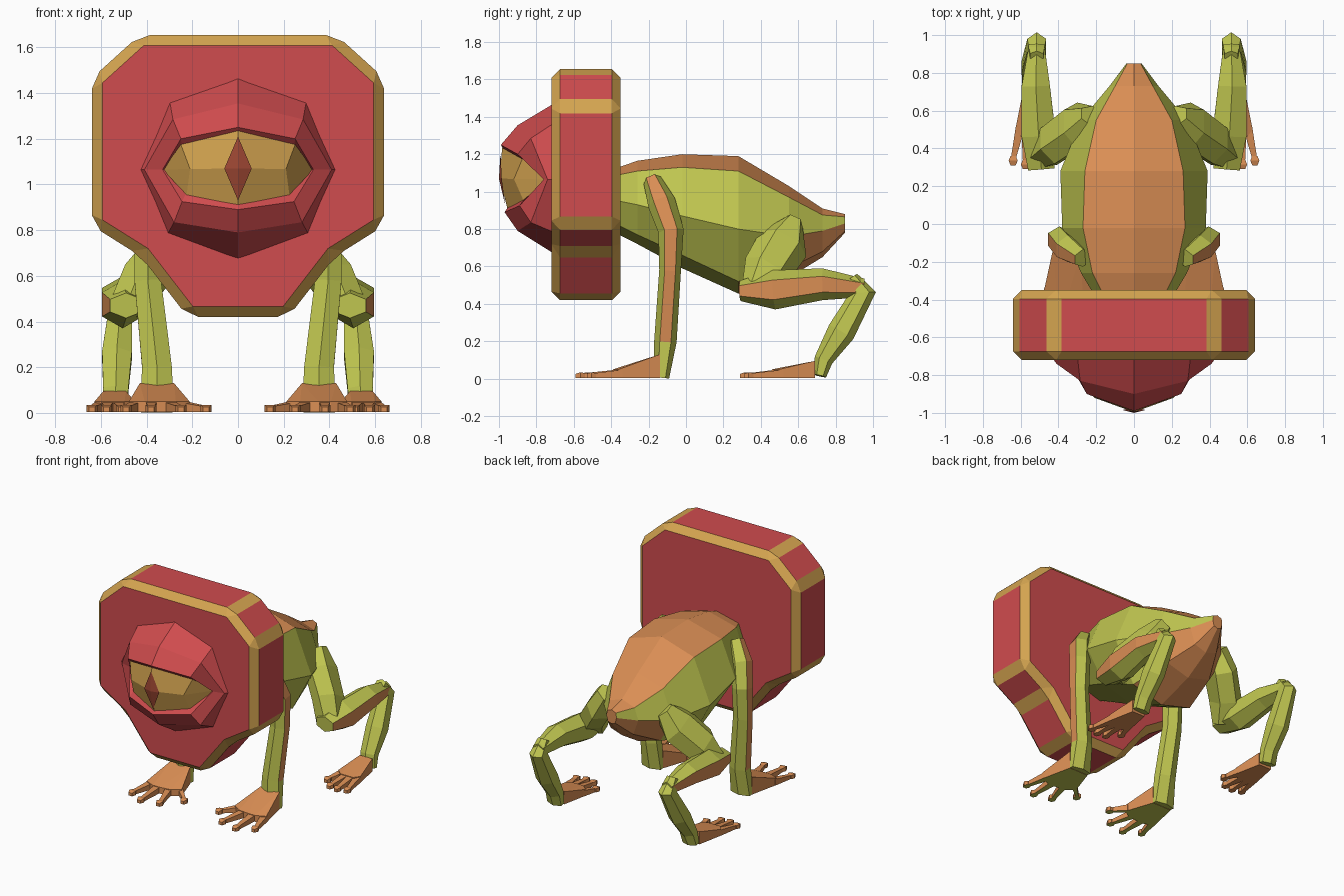
import bpy, bmesh, math
from mathutils import Vector

if "Cube" in bpy.data.objects:
    bpy.data.objects.remove(bpy.data.objects["Cube"])


def material(name, r, g, b):
    m = bpy.data.materials.new(name)
    lin = [((c / 255 + 0.055) / 1.055) ** 2.4 for c in (r, g, b)]
    m.diffuse_color = (*lin, 1)
    m.use_nodes = True
    m.node_tree.nodes["Principled BSDF"].inputs["Base Color"].default_value = m.diffuse_color
    return m


RED = material("red", 208, 76, 78)
GOLD = material("gold", 212, 164, 80)
GREEN = material("green", 192, 198, 80)
ORANGE = material("orange", 218, 142, 84)
PUPIL = material("pupil_brown", 160, 72, 52)


def finish(name, bm, mats, mirror=True, sheet=False):
    """Turn a bmesh into a flat shaded object, mirrored across x."""
    bmesh.ops.remove_doubles(bm, verts=bm.verts, dist=0.0005)
    bmesh.ops.recalc_face_normals(bm, faces=bm.faces)
    if sheet and sum(f.normal.y * f.calc_area() for f in bm.faces) > 0:
        bmesh.ops.reverse_faces(bm, faces=bm.faces)
    me = bpy.data.meshes.new(name)
    bm.to_mesh(me)
    bm.free()
    for m in mats:
        me.materials.append(m)
    ob = bpy.data.objects.new(name, me)
    bpy.context.collection.objects.link(ob)
    if mirror:
        mod = ob.modifiers.new("mirror", 'MIRROR')
        mod.use_clip = True
    return ob


def loft(bm, rows, closed=True, mat=lambda s, k: 0):
    """Skin a list of point rows; closed rows also get end caps."""
    vs = [[bm.verts.new(p) for p in row] for row in rows]
    n = len(rows[0])
    for s in range(len(rows) - 1):
        for k in range(n if closed else n - 1):
            j = (k + 1) % n
            f = bm.faces.new((vs[s][k], vs[s][j], vs[s + 1][j], vs[s + 1][k]))
            f.material_index = mat(s, k)
    if closed:
        bm.faces.new(vs[0]).material_index = mat(0, 0)
        bm.faces.new(vs[-1]).material_index = mat(len(rows) - 2, 0)


def limb(name, path, stripe):
    """Six sided tube; path holds x, y, z, half width, half depth."""
    pts = [Vector(p[:3]) for p in path]
    rows = []
    for i, p in enumerate(pts):
        t = Vector((0, 0, 0))
        if i > 0:
            t += (p - pts[i - 1]).normalized()
        if i < len(pts) - 1:
            t += (pts[i + 1] - p).normalized()
        t.normalize()
        u = Vector((1, 0, 0))
        u = (u - t * t.dot(u)).normalized()
        v = t.cross(u)
        w, d = path[i][3] / math.cos(math.pi / 6), path[i][4]
        angles = [math.radians(30 + 60 * k) for k in range(6)]
        rows.append([p + u * w * math.cos(a) + v * d * math.sin(a) for a in angles])
    bm = bmesh.new()
    # the outward facing strip is orange on the chosen segments
    loft(bm, rows, mat=lambda s, k: 1 if k == 5 and s in stripe else 0)
    return finish(name, bm, [GREEN, ORANGE])


def hull(bm, pts):
    vs = [bm.verts.new(p) for p in pts]
    bmesh.ops.convex_hull(bm, input=vs)


def block(x, y, w, h):
    return [(x - w, y, 0.004), (x + w, y, 0.004), (x + w, y, h), (x - w, y, h)]


def foot(name, heel, heel_h, toes, sole):
    """Wedge palm plus long toes with rounded tips."""
    hx, hy, hw = heel
    bm = bmesh.new()
    palm = block(hx, hy, hw, heel_h)
    for (kx, ky), _ in toes:
        palm += block(kx, ky, 0.028, 0.05)
    hull(bm, palm)
    for (kx, ky), (tx, ty) in toes:
        hull(bm, block(kx, ky + 0.02, 0.025, 0.048) + block(tx, ty + 0.03, 0.013, 0.028))
        hull(bm, block(tx, ty + 0.05, 0.014, 0.03) + block(tx, ty + 0.025, 0.024, 0.034)
             + block(tx, ty, 0.013, 0.026))
    bm.normal_update()
    ob = finish(name, bm, [ORANGE, sole])
    for f in ob.data.polygons:
        f.material_index = 1 if f.normal.z < -0.6 else 0
    return ob


# head: thick plaque with golden bevelled edges
half = [(0.43, 1.655), (0.64, 1.465), (0.64, 0.82), (0.425, 0.685), (0.22, 0.42)]
outline = half + [(-x, z) for x, z in reversed(half)]
bm = bmesh.new()
loft(bm, [[(x, y, z) for x, z in outline] for y in (-0.72, -0.35)])
bmesh.ops.recalc_face_normals(bm, faces=bm.faces)
bmesh.ops.bevel(bm, geom=bm.edges[:], offset=0.046, offset_type='OFFSET', segments=1,
                profile=0.5, affect='EDGES', material=1, clamp_overlap=False)
finish("head", bm, [RED, GOLD], mirror=False)

# eyelids: rows run from the head out to the rim and back in to the eye
upper = [[(0, -0.70, 1.475), (0.30, -0.70, 1.37), (0.44, -0.70, 1.065)],
         [(0, -0.90, 1.355), (0.285, -0.83, 1.285), (0.41, -0.74, 1.065)],
         [(0, -0.99, 1.25), (0.25, -0.90, 1.20), (0.33, -0.76, 1.065)],
         [(0, -0.97, 1.22), (0.245, -0.86, 1.165), (0.31, -0.73, 1.065)]]
lower = [[(0, -0.70, 0.665), (0.31, -0.70, 0.78), (0.44, -0.70, 1.065)],
         [(0, -0.90, 0.79), (0.28, -0.83, 0.835), (0.41, -0.74, 1.065)],
         [(0, -0.97, 0.89), (0.245, -0.89, 0.925), (0.33, -0.76, 1.065)],
         [(0, -0.95, 0.92), (0.225, -0.86, 0.965), (0.31, -0.73, 1.065)]]
for name, rows in (("upper_eyelid", upper), ("lower_eyelid", lower)):
    bm = bmesh.new()
    loft(bm, rows, closed=False)
    finish(name, bm, [RED], sheet=True)

# eye and slit pupil
bm = bmesh.new()
corner = (0.33, -0.74, 1.065)
loft(bm, [[(0, -0.983, 1.235), (0.25, -0.875, 1.175), corner],
          [(0, -0.996, 1.07), (0.21, -0.92, 1.068), corner],
          [(0, -0.955, 0.91), (0.225, -0.87, 0.955), corner]], closed=False)
finish("eye", bm, [GOLD], sheet=True)
bm = bmesh.new()
mid = [bm.verts.new(p) for p in ((0, -1.0, 1.07), (0.06, -0.985, 1.07))]
for p in ((0, -0.992, 1.21), (0, -0.967, 0.93)):
    bm.faces.new(mid + [bm.verts.new(p)])
finish("pupil", bm, [PUPIL], sheet=True)

# body: y, top, back edge x z, flank x z, belly edge x z, bottom
sections = [(-0.36, 1.13, 0.17, 1.09, 0.22, 0.95, 0.16, 0.82, 0.77),
            (-0.26, 1.165, 0.22, 1.11, 0.28, 0.93, 0.19, 0.77, 0.72),
            (-0.02, 1.20, 0.27, 1.13, 0.38, 0.87, 0.24, 0.66, 0.59),
            (0.28, 1.19, 0.26, 1.11, 0.39, 0.80, 0.24, 0.52, 0.455),
            (0.55, 1.03, 0.20, 0.97, 0.28, 0.76, 0.18, 0.59, 0.54),
            (0.73, 0.91, 0.10, 0.875, 0.13, 0.79, 0.09, 0.68, 0.65),
            (0.85, 0.88, 0.035, 0.865, 0.04, 0.83, 0.03, 0.79, 0.78)]
rows = []
for y, t, xo, zo, xm, zm, xl, zl, b in sections:
    side = [(xo, zo), (xm, zm), (xl, zl)]
    ring = [(0, t)] + side + [(0, b)] + [(-x, z) for x, z in reversed(side)]
    rows.append([(x, y, z) for x, z in ring])


def body_colour(s, k):
    if k in (0, 7) or (k in (3, 4) and s >= 3) or (k in (2, 5) and s >= 4):
        return 1
    return 0


bm = bmesh.new()
loft(bm, rows, mat=body_colour)
finish("body", bm, [GREEN, ORANGE], mirror=False)

# front legs
limb("front_leg", [(0.27, -0.18, 1.06, 0.05, 0.05), (0.35, -0.13, 0.94, 0.065, 0.075),
                   (0.395, -0.08, 0.79, 0.06, 0.068), (0.395, -0.085, 0.58, 0.058, 0.058),
                   (0.355, -0.11, 0.20, 0.065, 0.06), (0.355, -0.13, 0.005, 0.075, 0.04)],
     stripe=(0, 1, 2, 3))
foot("front_foot", (0.355, -0.14, 0.075), 0.13,
     [((0.24, -0.34), (0.14, -0.44)), ((0.30, -0.38), (0.25, -0.56)),
      ((0.38, -0.39), (0.38, -0.59)), ((0.45, -0.36), (0.49, -0.53))], GREEN)

# back legs: folded thigh, long lower thigh, shin
limb("back_thigh", [(0.22, 0.57, 0.83, 0.07, 0.06), (0.30, 0.52, 0.72, 0.085, 0.14),
                    (0.42, 0.43, 0.58, 0.085, 0.13), (0.48, 0.36, 0.46, 0.08, 0.07)],
     stripe=())
limb("back_lower_thigh", [(0.49, 0.29, 0.47, 0.07, 0.055), (0.505, 0.47, 0.475, 0.09, 0.105),
                          (0.52, 0.73, 0.505, 0.075, 0.085), (0.515, 0.95, 0.485, 0.04, 0.05)],
     stripe=(0, 1, 2))
limb("back_shin", [(0.515, 0.89, 0.545, 0.035, 0.03), (0.515, 0.945, 0.46, 0.05, 0.07),
                   (0.53, 0.83, 0.25, 0.065, 0.075), (0.535, 0.735, 0.10, 0.055, 0.05),
                   (0.54, 0.715, 0.015, 0.055, 0.035)], stripe=())
foot("back_foot", (0.54, 0.69, 0.05), 0.095,
     [((0.48, 0.50), (0.44, 0.37)), ((0.525, 0.46), (0.51, 0.30)),
      ((0.57, 0.46), (0.575, 0.29)), ((0.60, 0.50), (0.64, 0.31))], ORANGE)
